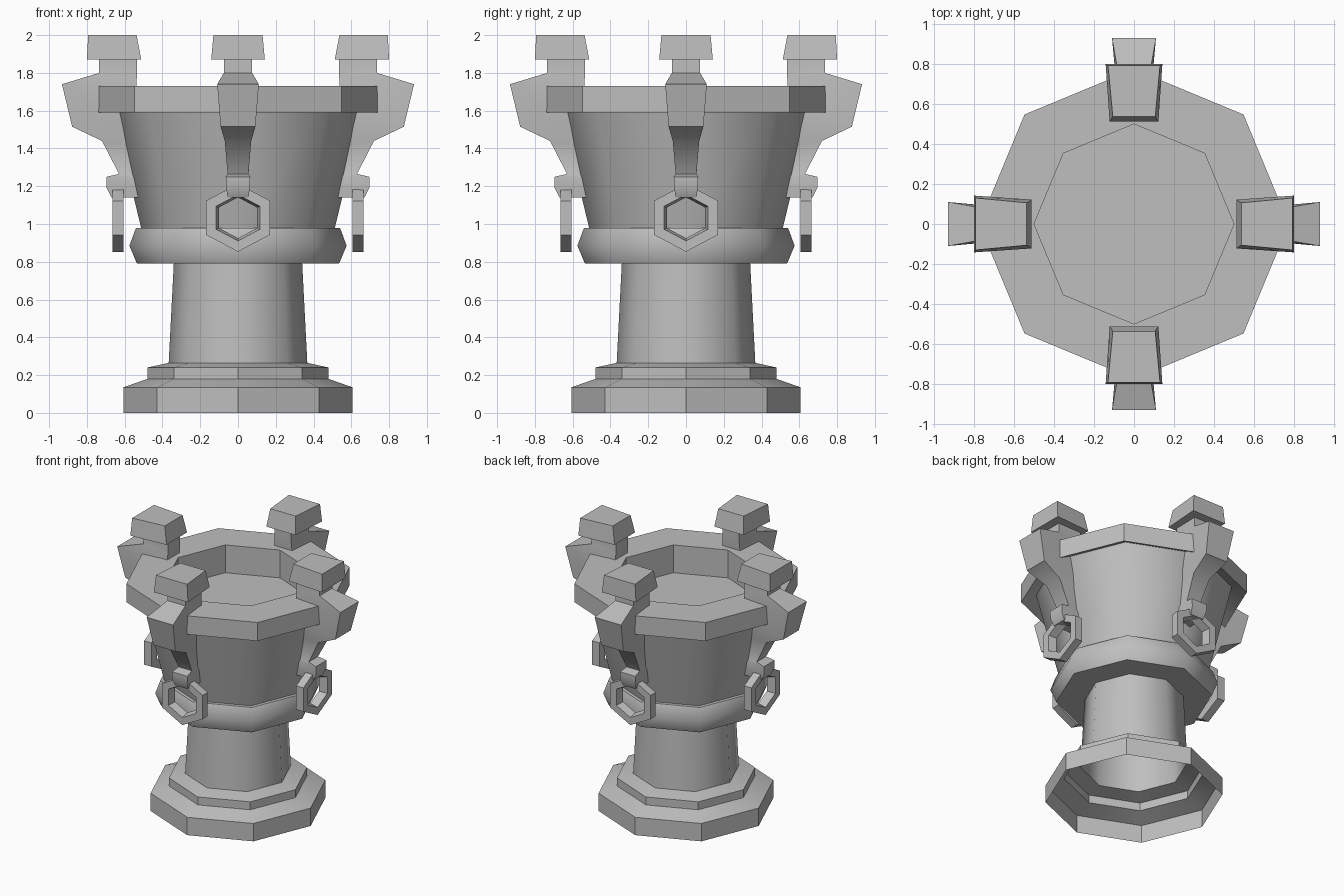
import bpy, bmesh, math
from mathutils import Matrix, Vector

cube = bpy.data.objects.get("Cube")
if cube:
    bpy.data.objects.remove(cube, do_unlink=True)

stone = bpy.data.materials.new("grey_stone")
stone.use_nodes = True
GREY = (0.52, 0.52, 0.52, 1)
stone.diffuse_color = GREY
stone.node_tree.nodes["Principled BSDF"].inputs["Base Color"].default_value = GREY


def loft(name, rings, cap_start=False, cap_end=False, closed=False,
         smooth=30, fix_normals=False, spin=0):
    """Skin a list of equal-sized point rings."""
    bm = bmesh.new()
    turn = Matrix.Rotation(spin, 3, 'Z')
    loops = [[bm.verts.new(turn @ Vector(p)) for p in ring] for ring in rings]
    n = len(rings[0])
    for a, b in zip(loops, loops[1:] + (loops[:1] if closed else [])):
        for i in range(n):
            j = (i + 1) % n
            bm.faces.new((a[i], a[j], b[j], b[i]))
    if cap_start:
        bm.faces.new(loops[0][::-1])
    if cap_end:
        bm.faces.new(loops[-1])
    if fix_normals:
        bmesh.ops.recalc_face_normals(bm, faces=bm.faces)
    mesh = bpy.data.meshes.new(name)
    bm.to_mesh(mesh)
    bm.free()
    mesh.materials.append(stone)
    mesh.shade_smooth()
    mesh.set_sharp_from_angle(angle=math.radians(smooth))
    obj = bpy.data.objects.new(name, mesh)
    bpy.context.scene.collection.objects.link(obj)
    return obj


def lathe(name, profile, sides=8, **options):
    """Turn an (r, z) profile into an octagonal shell."""
    rings = [[(r * math.cos(math.tau * k / sides), r * math.sin(math.tau * k / sides), z)
              for k in range(sides)] for r, z in profile]
    return loft(name, rings, **options)


# Stepped foot, hollow underneath
lathe("base", [(.607, 0), (.607, .135), (.48, .18), (.48, .24), (.367, .265)])
# Stem and bowl
lathe("column", [(.367, .265), (.34, .79)], smooth=50)
lathe("bowl_ring", [(.34, .79), (.535, .79), (.575, .885), (.54, .98), (.513, .98)], smooth=50)
lathe("bowl_wall", [(.513, .98), (.672, 1.64)], smooth=50)
# Rim with a sunken floor
lathe("rim", [(.672, 1.64), (.775, 1.59), (.775, 1.73), (.5, 1.73), (.5, 1.52)], cap_end=True)

# Bracket sections: outer r, outer z, inner r, inner z, outer half width, inner half width
SECTIONS = [
    (.735, 1.87, .535, 1.87, .075, .07),
    (.735, 1.80, .535, 1.79, .075, .07),
    (.932, 1.74, .54, 1.71, .11, .075),
    (.878, 1.515, .56, 1.50, .092, .075),
    (.72, 1.44, .55, 1.42, .07, .065),
    (.63, 1.265, .53, 1.26, .055, .055),
    (.695, 1.25, .52, 1.245, .065, .06),
    (.695, 1.19, .51, 1.19, .062, .058),
    (.67, 1.14, .50, 1.14, .055, .055),
]


def hexagon(r, scale):
    return [(r, .196 * scale * math.sin(math.tau * k / 6),
             1.033 + .18 * scale * math.cos(math.tau * k / 6)) for k in range(6)]


for side, spin in (("left", 0), ("back", 90), ("right", 180), ("front", 270)):
    spin = math.radians(spin)
    # Curved bracket with neck and hook
    arm = [[(ro, -wo, zo), (ro, wo, zo), (ri, wi, zi), (ri, -wi, zi)]
           for ro, zo, ri, zi, wo, wi in SECTIONS]
    loft(side + "_bracket", arm, cap_start=True, cap_end=True,
         smooth=50, fix_normals=True, spin=spin)
    # Tapered cap block
    cap = [[(r0, -w0, z), (r1, -w1, z), (r1, w1, z), (r0, w0, z)]
           for r0, r1, w0, w1, z in ((.512, .80, .122, .142, 1.87), (.537, .793, .106, .13, 2.0))]
    loft(side + "_cap", cap, cap_start=True, cap_end=True, fix_normals=True, spin=spin)
    # Hanging hexagonal ring
    ring = [hexagon(.605, 1), hexagon(.665, 1), hexagon(.665, .68), hexagon(.605, .6)]
    loft(side + "_ring", ring, closed=True, fix_normals=True, spin=spin)
